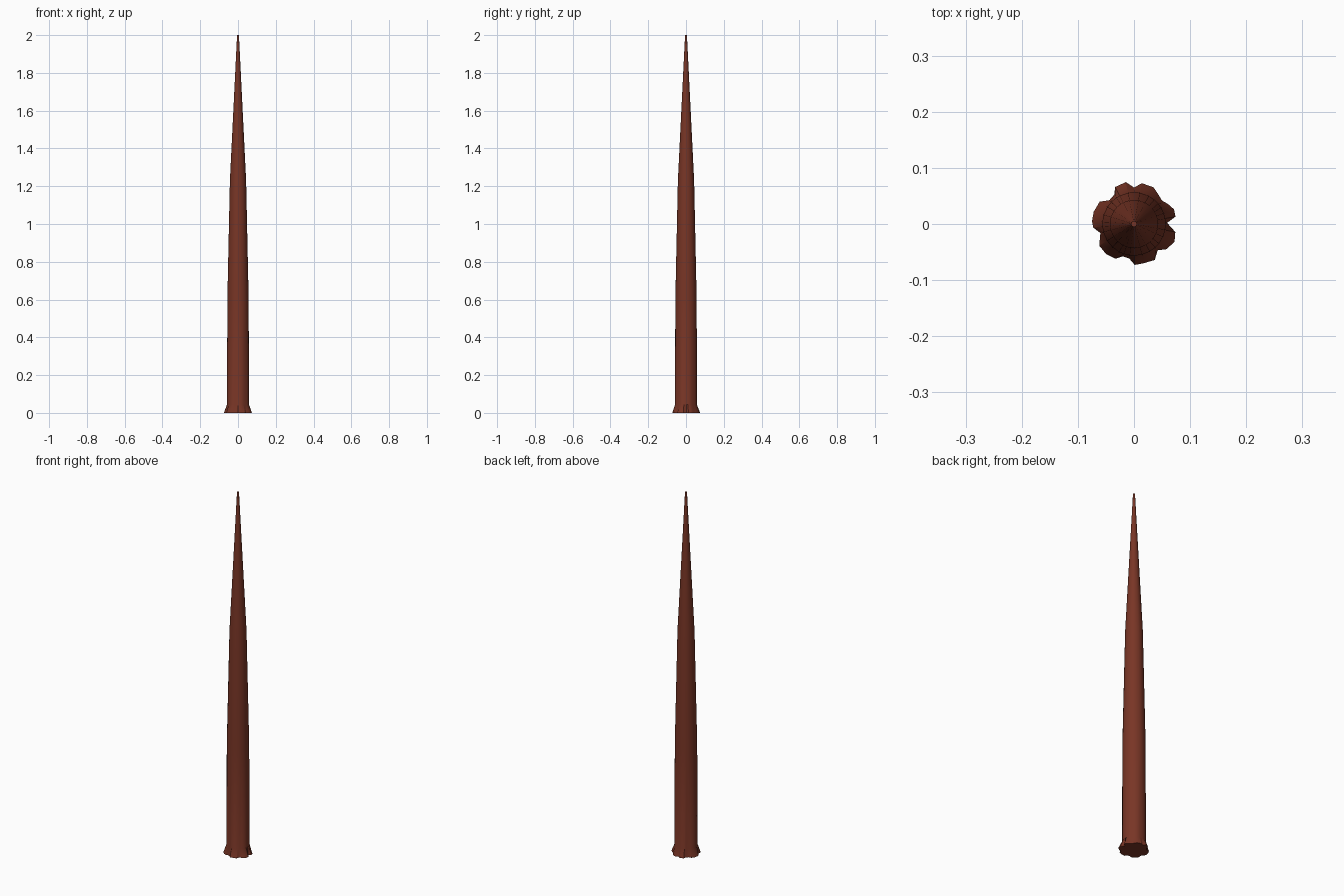
import bpy, bmesh, math

if "Cube" in bpy.data.objects:
    bpy.data.objects.remove(bpy.data.objects["Cube"])

mat = bpy.data.materials.new("reddish brown")
mat.diffuse_color = (0.19, 0.036, 0.019, 1)
mat.use_nodes = True
mat.node_tree.nodes["Principled BSDF"].inputs["Base Color"].default_value = mat.diffuse_color

# lobed outline of the root flare: (angle in degrees, radius)
ROOTS = [(2, .059), (10, .075), (20, .076), (31, .070), (40, .065), (50, .068),
         (62, .074), (79, .074), (90, .065), (101, .076), (117, .074), (124, .063),
         (136, .061), (147, .073), (163, .075), (176, .075), (185, .073), (195, .062),
         (212, .073), (227, .073), (242, .070), (251, .061), (262, .062),
         (271, .073), (285, .072), (300, .074), (312, .063), (322, .073),
         (336, .079), (349, .075)]
# trunk profile: (height, radius)
TRUNK = [(.045, .058), (.6, .0565), (1.23, .043), (2.0, .005)]

bm = bmesh.new()


def ring(z, radii):
    return [bm.verts.new((r * math.cos(math.radians(a)), r * math.sin(math.radians(a)), z))
            for (a, _), r in zip(ROOTS, radii)]


rings = [ring(0, [r for _, r in ROOTS])]
rings += [ring(z, [r] * len(ROOTS)) for z, r in TRUNK]
n = len(ROOTS)
for lo, hi in zip(rings, rings[1:]):
    for i in range(n):
        j = (i + 1) % n
        bm.faces.new((lo[i], lo[j], hi[j], hi[i]))
bm.faces.new(rings[0][::-1])   # underside
bm.faces.new(rings[-1])        # tip

me = bpy.data.meshes.new("trunk")
bm.to_mesh(me)
bm.free()
me.materials.append(mat)
obj = bpy.data.objects.new("trunk", me)
bpy.context.collection.objects.link(obj)
bpy.context.view_layer.objects.active = obj
obj.select_set(True)
bpy.ops.object.shade_smooth_by_angle(angle=math.radians(30))
